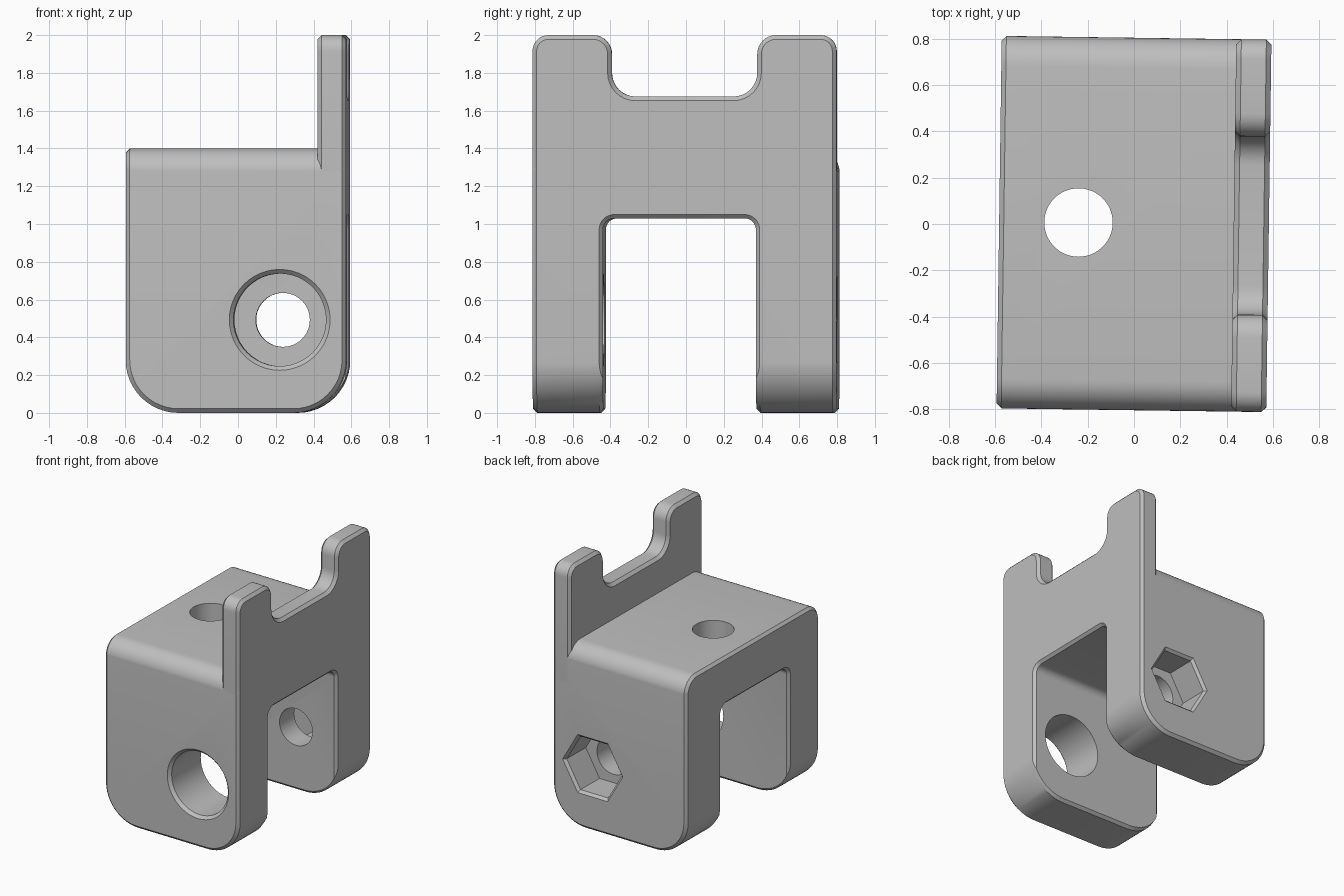
import bpy
import bmesh
import math
from mathutils import Vector

cube = bpy.data.objects.get("Cube")
if cube:
    bpy.data.objects.remove(cube, do_unlink=True)

CHAMFER = 0.022
TURN = math.radians(-0.8)

grey = bpy.data.materials.new("plain grey")
grey.use_nodes = True
grey.diffuse_color = (0.52, 0.52, 0.52, 1)
grey.node_tree.nodes["Principled BSDF"].inputs["Base Color"].default_value = (0.52, 0.52, 0.52, 1)


def rounded(corners, steps=8):
    """Counter-clockwise outline from (u, v, radius) corners."""
    out = []
    for i, (u, v, r) in enumerate(corners):
        p = Vector((u, v))
        if r == 0:
            out.append(p)
            continue
        a = (Vector(corners[i - 1][:2]) - p).normalized()
        b = (Vector(corners[(i + 1) % len(corners)][:2]) - p).normalized()
        centre = p + (a + b) * r          # right-angled corners
        for k in range(steps + 1):
            t = math.pi / 2 * k / steps
            out.append(centre - b * r * math.cos(t) - a * r * math.sin(t))
    return out


def inset(points, d):
    """Move an outline inwards by d with mitred corners."""
    out = []
    for i, p in enumerate(points):
        e = (p - points[i - 1]).normalized()
        f = (points[(i + 1) % len(points)] - p).normalized()
        m, n = Vector((-e.y, e.x)), Vector((-f.y, f.x))
        out.append(p + (m + n) * d / (1 + m.dot(n)))
    return out


def circle(u, v, r, sides=48):
    return [Vector((u + r * math.cos(math.tau * k / sides),
                    v + r * math.sin(math.tau * k / sides))) for k in range(sides)]


def loft(name, axis, rings):
    """Solid through (position, outline) rings along an axis."""
    place = {"x": lambda s, p: (s, p.x, p.y),
             "y": lambda s, p: (p.x, s, p.y),
             "z": lambda s, p: (p.x, p.y, s)}[axis]
    bm = bmesh.new()
    loops = [[bm.verts.new(place(s, p)) for p in pts] for s, pts in rings]
    bm.faces.new(loops[0])
    bm.faces.new(loops[-1])
    for low, high in zip(loops, loops[1:]):
        for i in range(len(low)):
            bm.faces.new((low[i - 1], low[i], high[i], high[i - 1]))
    bmesh.ops.recalc_face_normals(bm, faces=bm.faces)
    mesh = bpy.data.meshes.new(name)
    bm.to_mesh(mesh)
    bm.free()
    mesh.materials.append(grey)
    obj = bpy.data.objects.new(name, mesh)
    bpy.context.collection.objects.link(obj)
    return obj


def chamfered(name, axis, outline, start, end, c):
    small = inset(outline, c)
    return loft(name, axis, [(start, small), (start + c, outline),
                             (end - c, outline), (end, small)])


def combine(target, tool, operation):
    mod = target.modifiers.new(operation.lower(), 'BOOLEAN')
    mod.operation = operation
    mod.solver = 'EXACT'
    mod.object = tool
    tool.hide_render = True
    bpy.context.view_layer.objects.active = target
    bpy.ops.object.modifier_apply(modifier=mod.name)
    bpy.data.objects.remove(tool, do_unlink=True)


# Body: inverted U along x, with rounded shoulders
arch = rounded([(-0.806, -0.1, 0), (-0.432, -0.1, 0), (-0.432, 1.03, 0.06), (0.378, 1.03, 0.06),
                (0.378, -0.1, 0), (0.806, -0.1, 0), (0.806, 1.4, 0.13), (-0.806, 1.4, 0.13)])
body = chamfered("bracket_body", "x", arch, -0.583, 0.583, 0.02)

# Rounded feet: side outline along y, chamfered on both faces of each leg
side = rounded([(-0.584, 0, 0.28), (0.584, 0, 0.28), (0.584, 1.5, 0), (-0.584, 1.5, 0)], 12)
trimmed = inset(side, CHAMFER)
raised = [Vector((p.x, q.y)) for p, q in zip(side, trimmed)]
feet = loft("feet_shape", "y", [
    (-0.805, trimmed), (-0.805 + CHAMFER, side), (-0.431 - CHAMFER, side), (-0.431, raised),
    (0.377, raised), (0.377 + CHAMFER, side), (0.805 - CHAMFER, side), (0.805, trimmed)])
combine(body, feet, 'INTERSECT')

# Holes: vertical bore, large front bore, small back bore with hexagonal pocket
HX, HZ = 0.232, 0.4925
wide, bore = circle(HX, HZ, 0.287), circle(HX, HZ, 0.245)
hex_wide, hex_hole = circle(HX, HZ, 0.283, 6), circle(HX, HZ, 0.24, 6)
small_bore = circle(HX, HZ, 0.143)
top_bore = circle(-0.24, 0.003, 0.148)
combine(body, loft("top_bore", "z", [(0.9, top_bore), (1.6, top_bore)]), 'DIFFERENCE')
combine(body, loft("front_bore", "y", [(-0.825, wide), (-0.783, bore), (-0.2, bore)]), 'DIFFERENCE')
combine(body, loft("back_bore", "y", [(0.2, small_bore), (0.7, small_bore)]), 'DIFFERENCE')
combine(body, loft("hex_pocket", "y", [(0.555, hex_hole), (0.785, hex_hole), (0.825, hex_wide)]),
        'DIFFERENCE')

# Upright plate with a notch in its top edge
outline = rounded([(-0.805, 1.1, 0), (0.805, 1.1, 0), (0.805, 2, 0.085), (0.385, 2, 0.1),
                   (0.385, 1.675, 0.125), (-0.385, 1.675, 0.125), (-0.385, 2, 0.1),
                   (-0.805, 2, 0.085)])
plate = chamfered("notched_plate", "x", outline, 0.431, 0.583, CHAMFER)

# Smooth curved walls, sharp chamfers, slight turn about the vertical
bpy.ops.object.select_all(action='DESELECT')
for part in (body, plate):
    part.rotation_euler.z = TURN
    part.select_set(True)
bpy.context.view_layer.objects.active = body
bpy.ops.object.shade_smooth_by_angle()
